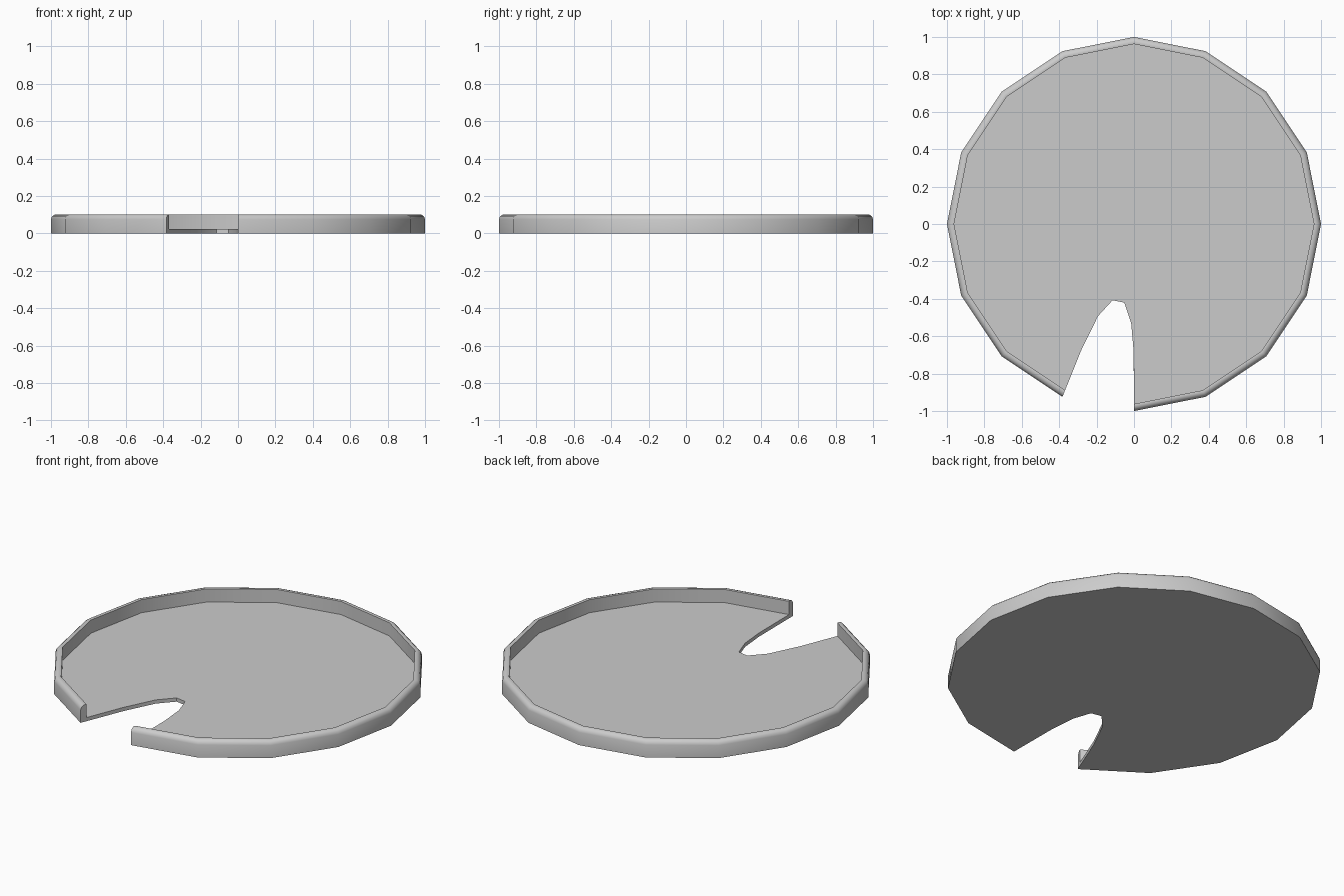
import bpy, bmesh, math

if "Cube" in bpy.data.objects:
    bpy.data.objects.remove(bpy.data.objects["Cube"])

SIDES = 16
FLOOR = 0.022
# Rim cross-section: (radius, height), outside bottom to inside foot
PROFILE = [(1, 0), (1, 0.075), (0.995, 0.089), (0.985, 0.098), (0.972, 0.102),
           (0.962, 0.1), (0.962, FLOOR)]
# Notch outline from the left rim end to the right rim end
NOTCH = [(-0.28, -0.67), (-0.192, -0.492), (-0.115, -0.408), (-0.052, -0.42),
         (-0.015, -0.53), (-0.002, -0.68)]

bm = bmesh.new()

# Rim sections, counter-clockwise from the right notch end to the left one
rings = []
for i in range(SIDES):
    a = math.radians(-90 + i * 360 / SIDES)
    rings.append([bm.verts.new((r * math.cos(a), r * math.sin(a), z)) for r, z in PROFILE])
for a, b in zip(rings, rings[1:]):
    for j in range(len(PROFILE) - 1):
        bm.faces.new((a[j], b[j], b[j + 1], a[j + 1]))

# Rim end caps
bm.faces.new(rings[0])
bm.faces.new(rings[-1][::-1])

# Floor, underside and notch walls
low = [bm.verts.new((x, y, 0)) for x, y in NOTCH]
top = [bm.verts.new((x, y, FLOOR)) for x, y in NOTCH]
bm.faces.new([r[-1] for r in rings] + top)
bm.faces.new(([r[0] for r in rings] + low)[::-1])
lo = [rings[-1][0]] + low + [rings[0][0]]
hi = [rings[-1][-1]] + top + [rings[0][-1]]
for k in range(len(lo) - 1):
    bm.faces.new((lo[k], lo[k + 1], hi[k + 1], hi[k]))

bmesh.ops.recalc_face_normals(bm, faces=bm.faces)
mesh = bpy.data.meshes.new("lily_pad")
bm.to_mesh(mesh)
bm.free()
pad = bpy.data.objects.new("lily_pad", mesh)
bpy.context.collection.objects.link(pad)

# Smooth rim with crisp floor and notch edges
bpy.context.view_layer.objects.active = pad
pad.select_set(True)
bpy.ops.object.shade_smooth_by_angle(angle=math.radians(40))
